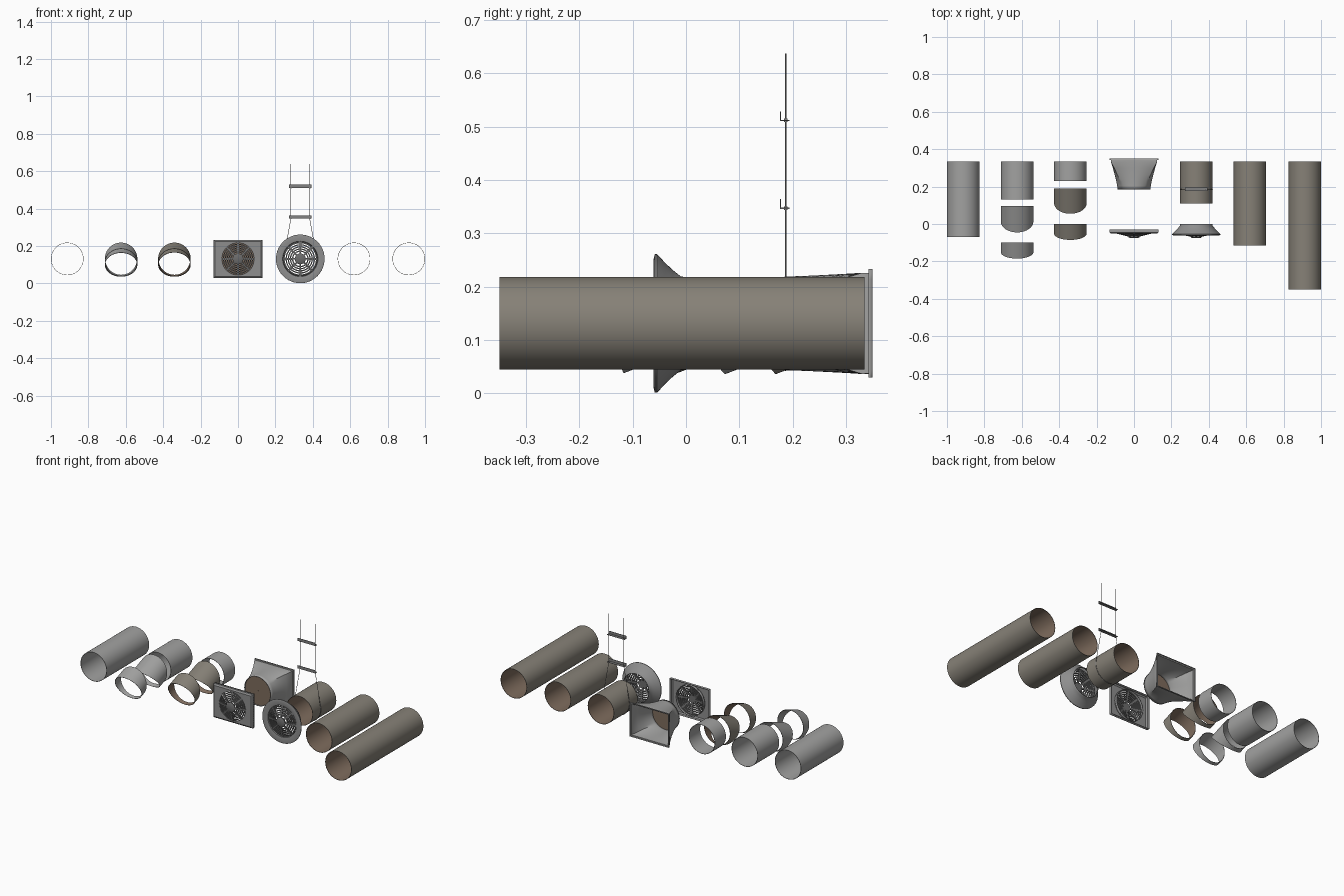
import bpy, bmesh
from math import sin, cos, tan, pi, radians, acos, atan2, hypot
from mathutils import Vector

if "Cube" in bpy.data.objects:
    bpy.data.objects.remove(bpy.data.objects["Cube"])

ZC, R, SEG = 0.131, 0.087, 64


def mat(name, c):
    m = bpy.data.materials.new(name)
    m.diffuse_color = (*c, 1)
    m.use_nodes = True
    m.node_tree.nodes["Principled BSDF"].inputs["Base Color"].default_value = m.diffuse_color
    return m


GREY = mat("galvanised grey", (0.36, 0.36, 0.355))
TAUPE = mat("taupe duct", (0.24, 0.22, 0.185))
BROWN = mat("brown lining", (0.21, 0.15, 0.11))
FRAME = mat("frame grey", (0.27, 0.27, 0.27))
DARK = mat("dark grille", (0.15, 0.15, 0.15))
STEEL = mat("hanger steel", (0.22, 0.22, 0.22))


def finish(name, bm, mats, angle=35, solid=0):
    bmesh.ops.recalc_face_normals(bm, faces=bm.faces)
    me = bpy.data.meshes.new(name)
    bm.to_mesh(me)
    bm.free()
    ob = bpy.data.objects.new(name, me)
    bpy.context.collection.objects.link(ob)
    for m in mats:
        me.materials.append(m)
    bpy.context.view_layer.objects.active = ob
    ob.select_set(True)
    bpy.ops.object.shade_smooth_by_angle(angle=radians(angle))
    ob.select_set(False)
    if solid:
        md = ob.modifiers.new("thickness", 'SOLIDIFY')
        md.thickness, md.offset = solid, 0
    return ob


def skin(bm, rings, cyclic=False, inner=()):
    """Bridge rings of points; bands listed in inner get material 1."""
    vs = [[bm.verts.new(p) for p in ring] for ring in rings]
    n = len(vs[0])
    for k in range(len(vs) if cyclic else len(vs) - 1):
        a, b = vs[k], vs[(k + 1) % len(vs)]
        for i in range(n):
            f = bm.faces.new((a[i], a[(i + 1) % n], b[(i + 1) % n], b[i]))
            f.material_index = 1 if k in inner else 0


def circle(x, y, r):
    return [(x + r * cos(2 * pi * i / SEG), y, ZC + r * sin(2 * pi * i / SEG)) for i in range(SEG)]


def rect(x, y, hx, hz):
    out = []
    for px, _, pz in circle(0, 0, 1):
        pz -= ZC
        s = 1 / max(abs(px), abs(pz))
        out.append((x + hx * px * s, y, ZC + hz * pz * s))
    return out


def mix(a, b, t):
    return [Vector(p).lerp(Vector(q), t) for p, q in zip(a, b)]


def tube(name, x, y0, y1, mats, t=0.002):
    bm = bmesh.new()
    skin(bm, [circle(x, y0, R), circle(x, y1, R), circle(x, y1, R - t), circle(x, y0, R - t)], True, (2,))
    return finish(name, bm, mats)


def gore(name, x, back, tip, top, mats, slope=tan(radians(21))):
    """Elbow segment: upright back cut, slanted front cut, sloping down."""
    def ends(r):
        b, f = circle(x, back, r), []
        for px, _, pz in b:
            y = (tip + top) / 2 - (tip - top) / 2 * (pz - ZC) / R
            f.append((px, y, pz - slope * (back - y)))
        return b, f
    (b, f), (b2, f2) = ends(R), ends(R - 0.002)
    bm = bmesh.new()
    skin(bm, [f, b, b2, f2], True, (2,))
    return finish(name, bm, mats)


# Straight ducts
tube("short_grey_duct", -0.913, -0.07, 0.335, (GREY, GREY))
tube("hung_duct", 0.333, 0.11, 0.335, (TAUPE, BROWN))
tube("medium_duct", 0.62, -0.115, 0.335, (TAUPE, BROWN))
tube("long_duct", 0.913, -0.35, 0.335, (TAUPE, BROWN))

# Exploded elbows
tube("elbow_a_collar", -0.625, 0.13, 0.335, (GREY, GREY))
gore("elbow_a_middle", -0.625, 0.095, 0.073, -0.045, (GREY, GREY))
gore("elbow_a_end", -0.625, -0.10, -0.117, -0.185, (GREY, GREY))
tube("elbow_b_collar", -0.34, 0.23, 0.335, (GREY, GREY))
gore("elbow_b_middle", -0.34, 0.19, 0.168, 0.055, (TAUPE, BROWN))
gore("elbow_b_end", -0.34, 0.0, -0.018, -0.085, (TAUPE, BROWN))

# Round-to-rectangle transition, flared to a flanged back
bm = bmesh.new()
rings = [mix(circle(0, y, R), rect(0, y, 0.122, 0.094), t)
         for y, t in ((0.185, 0), (0.205, 0.06), (0.23, 0.2), (0.265, 0.45), (0.3, 0.72), (0.33, 1), (0.343, 1))]
rings += [rect(0, 0.343, 0.13, 0.101), rect(0, 0.35, 0.13, 0.101)]
skin(bm, rings)
finish("transition_boot", bm, (GREY,), solid=0.002)

# Dark round panel in the neck of the transition
bm = bmesh.new()
skin(bm, [circle(0, 0.192, 0.001), circle(0, 0.192, R - 0.001),
          circle(0, 0.195, R - 0.001), circle(0, 0.195, 0.001)], True)
finish("transition_neck_panel", bm, (BROWN,))

# Rectangular vent frame
bm = bmesh.new()
skin(bm, [circle(0, -0.034, 0.09), circle(0, -0.051, 0.09), rect(0, -0.051, 0.122, 0.093),
          rect(0, -0.045, 0.13, 0.101), rect(0, -0.03, 0.13, 0.101)])
finish("rectangular_vent_frame", bm, (FRAME,), solid=0.002)

# Round flared vent frame
bm = bmesh.new()
VX = 0.333
skin(bm, [circle(VX, y, r) for y, r in ((0, 0.086), (-0.01, 0.087), (-0.025, 0.099), (-0.04, 0.113),
                                        (-0.05, 0.124), (-0.055, 0.129), (-0.058, 0.129),
                                        (-0.06, 0.12), (-0.056, 0.095), (-0.045, 0.091))])
finish("round_vent_frame", bm, (FRAME,), solid=0.002)


# Grille: concentric slats, radial spokes, hub
def grille(name, x, rim):
    def depth(r):
        return -0.073 + 0.022 * r / rim
    bm = bmesh.new()
    for k in range(6):
        r = rim * (0.42 + 0.58 * k / 5)
        y, w = depth(r), 0.0032
        skin(bm, [circle(x, y - 0.001, r - w), circle(x, y, r + w),
                  circle(x, y + 0.006, r + w), circle(x, y + 0.005, r - w)], True)
    skin(bm, [circle(x, -0.076, 0.0005), circle(x, -0.076, 0.02), circle(x, -0.071, 0.029),
              circle(x, -0.064, 0.029), circle(x, -0.064, 0.0005)], True)
    for k in range(8):
        a = 2 * pi * k / 8
        d, s = Vector((cos(a), 0, sin(a))), Vector((-sin(a), 0, cos(a)))
        ring = []
        for r, w in ((0.02, 0.004), (rim + 0.002, 0.006)):
            p = Vector((x, depth(r) - 0.002, ZC)) + d * r
            q = Vector((0, 0.008, 0))
            ring.append([p - s * w, p + s * w, p + s * w + q, p - s * w + q])
        skin(bm, ring)
    finish(name, bm, (DARK,))


grille("rectangular_vent_grille", 0, 0.088)
grille("round_vent_grille", VX, 0.098)


# Hanger: cable loop under the duct, two threaded rods, two angle bars
def wire(name, pts, r):
    cu = bpy.data.curves.new(name, 'CURVE')
    cu.dimensions, cu.bevel_depth, cu.bevel_resolution, cu.use_fill_caps = '3D', r, 2, True
    sp = cu.splines.new('POLY')
    sp.points.add(len(pts) - 1)
    for p, q in zip(sp.points, pts):
        p.co = (*q, 1)
    cu.materials.append(STEEL)
    bpy.context.collection.objects.link(bpy.data.objects.new(name, cu))


def box(name, x, y, z, sx, sy, sz):
    bm = bmesh.new()
    bmesh.ops.create_cube(bm, size=1)
    for v in bm.verts:
        v.co = (x + v.co.x * sx, y + v.co.y * sy, z + v.co.z * sz)
    finish(name, bm, (STEEL,))


HY, HX, HZ, RC = 0.187, 0.05, 0.347, R + 0.001
start = atan2(HZ - ZC, -HX) + acos(RC / hypot(HX, HZ - ZC))
end = 3 * pi - start
arc = [start + (end - start) * i / 32 for i in range(33)]
wire("hanger_cable", [(VX - HX, HY, HZ)] + [(VX + RC * cos(a), HY, ZC + RC * sin(a)) for a in arc]
     + [(VX + HX, HY, HZ)], 0.0013)
for side, label in ((-1, "left"), (1, "right")):
    wire(f"hanger_rod_{label}", [(VX + side * HX, HY, HZ - 0.005), (VX + side * HX, HY, 0.637)], 0.0015)
for label, z in (("lower", HZ), ("upper", 0.512)):
    box(f"{label}_bar_shelf", VX, 0.1855, z, 0.118, 0.017, 0.002)
    box(f"{label}_bar_upright", VX, 0.177, z + 0.008, 0.118, 0.002, 0.018)
    for side in (-1, 1):
        box(f"{label}_bar_nut", VX + side * HX, HY, z, 0.007, 0.007, 0.007)
